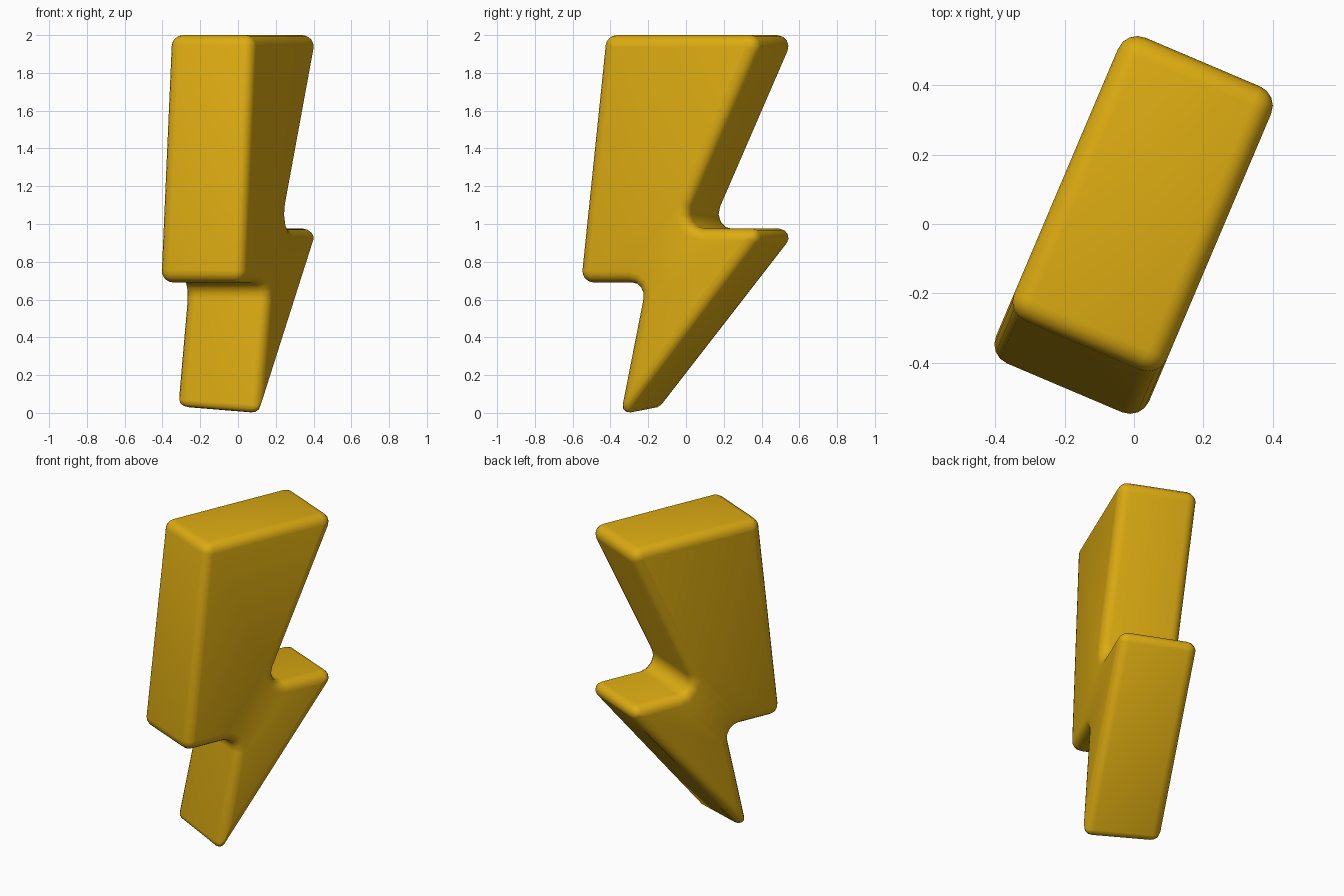
import bpy
import bmesh
import math
from mathutils import Vector

cube = bpy.data.objects.get("Cube")
if cube:
    bpy.data.objects.remove(cube)

HALF = 0.24      # half thickness of the bolt
BEVEL = 0.06     # rounding of the rim
STEPS = 4        # segments per rounding
TURN = math.radians(67)

# Bolt profile, counter-clockwise: along, up, corner radius
PROFILE = [
    (-0.312, -0.08, 0.034),   # bottom tip
    (0.562, 0.975, 0.048),    # lower barb
    (0.06, 0.975, 0.08),      # back notch
    (0.542, 2.0, 0.06),       # top back corner
    (-0.374, 2.0, 0.06),      # top front corner
    (-0.521, 0.69, 0.06),     # front lower corner
    (-0.144, 0.69, 0.07),     # front notch
]


def rounded_outline(inset):
    """Profile moved inwards by inset, with an arc at every corner."""
    points = []
    count = len(PROFILE)
    for i, (u, z, radius) in enumerate(PROFILE):
        corner = Vector((u, z))
        to_prev = (Vector(PROFILE[i - 1][:2]) - corner).normalized()
        to_next = (Vector(PROFILE[(i + 1) % count][:2]) - corner).normalized()
        convex = to_next.cross(to_prev) > 0
        half = to_prev.angle(to_next) / 2
        middle = (to_prev + to_next).normalized()
        side = 1 if convex else -1
        corner += middle * side * inset / math.sin(half)
        radius = max(radius - side * inset, 0.003)
        centre = corner + middle * radius / math.sin(half)
        sweep = math.pi / 2 - half
        for k in range(STEPS + 1):
            a = side * sweep * (2 * k / STEPS - 1)
            out = -middle
            points.append(centre + radius * Vector((
                out.x * math.cos(a) - out.y * math.sin(a),
                out.x * math.sin(a) + out.y * math.cos(a))))
    return points


def place(u, w, z):
    """Turn the bolt about the vertical; the tip slants slightly."""
    if z < 0.3:
        z -= 0.08 * w * (1 - z / 0.3)
    c, s = math.cos(TURN), math.sin(TURN)
    return (u * c + w * s, u * s - w * c, z)


# Rings across the thickness, from one face to the other
quarter = [math.pi / 2 * k / STEPS for k in range(STEPS + 1)]
sections = [(HALF - BEVEL + BEVEL * math.sin(t), BEVEL * (1 - math.cos(t)))
            for t in quarter]
sections = [(-w, d) for w, d in reversed(sections)] + sections

bm = bmesh.new()
rings = [[bm.verts.new(place(p.x, w, p.y)) for p in rounded_outline(d)]
         for w, d in sections]
for low, high in zip(rings, rings[1:]):
    for i in range(len(low)):
        j = (i + 1) % len(low)
        bm.faces.new((low[i], low[j], high[j], high[i]))
bm.faces.new(rings[0])
bm.faces.new(rings[-1])
bmesh.ops.recalc_face_normals(bm, faces=bm.faces)

mesh = bpy.data.meshes.new("lightning_bolt")
bm.to_mesh(mesh)
bm.free()
bolt = bpy.data.objects.new("lightning_bolt", mesh)
bpy.context.collection.objects.link(bolt)

# Golden yellow
gold = bpy.data.materials.new("golden_yellow")
gold.use_nodes = True
colour = (0.72, 0.41, 0.006, 1)
gold.diffuse_color = colour
gold.node_tree.nodes["Principled BSDF"].inputs["Base Color"].default_value = colour
mesh.materials.append(gold)

bpy.ops.object.select_all(action="DESELECT")
bolt.select_set(True)
bpy.context.view_layer.objects.active = bolt
bpy.ops.object.shade_smooth_by_angle(angle=math.radians(40))
